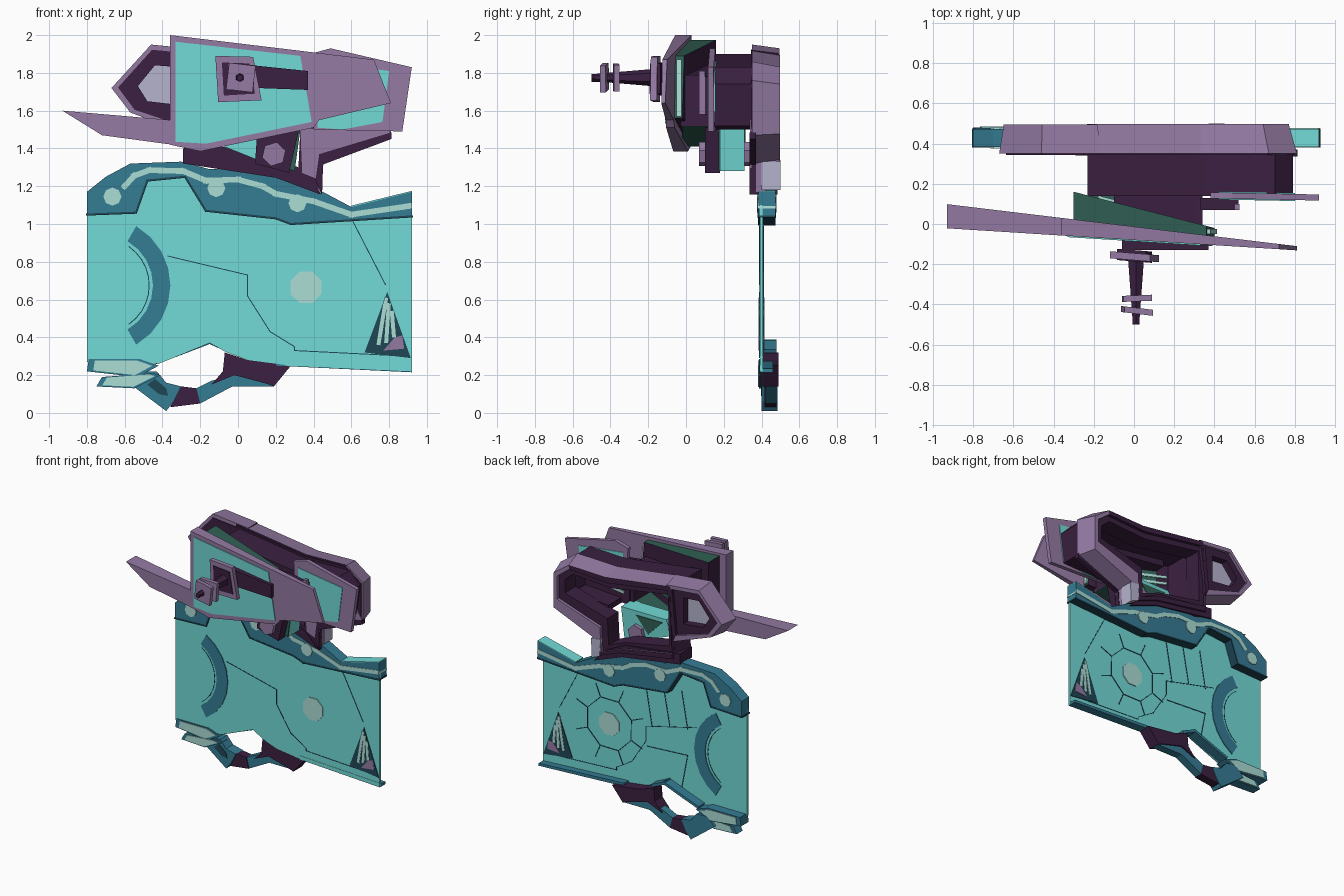
import bpy, bmesh, math
from mathutils import Vector

cube = bpy.data.objects.get("Cube")
if cube:
    bpy.data.objects.remove(cube, do_unlink=True)

def material(name, hexcode):
    srgb = [int(hexcode[i:i + 2], 16) / 255 for i in (0, 2, 4)]
    col = [((c + .055) / 1.055) ** 2.4 for c in srgb] + [1]
    m = bpy.data.materials.new(name)
    m.use_nodes = True
    m.diffuse_color = col
    m.node_tree.nodes["Principled BSDF"].inputs["Base Color"].default_value = col
    return m

TEAL = material("teal", "72DAD6")
BLUE = material("steel blue", "357C94")
PURPLE = material("light purple", "947AA3")
DARK = material("dark plum", "3B2041")
GREEN = material("deep green", "306054")
MINT = material("pale mint", "ABDDD5")
LAVENDER = material("lavender", "B6B4CE")
NAVY = material("dark navy", "1F4655")

def finish(name, bm, mat):
    bmesh.ops.recalc_face_normals(bm, faces=bm.faces)
    me = bpy.data.meshes.new(name)
    bm.to_mesh(me)
    bm.free()
    me.materials.append(mat)
    ob = bpy.data.objects.new(name, me)
    bpy.context.collection.objects.link(ob)
    return ob

def recolour(ob, mat, rule):
    """Give a second colour to the faces that satisfy the rule."""
    ob.data.materials.append(mat)
    for f in ob.data.polygons:
        f.material_index = int(rule(f.center, f.normal))

def add_prism(bm, pts, y0, y1, s0=0, s1=0):
    """Extrude an x-z outline from y0 to y1; s0, s1 slope each end along x."""
    front = [bm.verts.new((x, y0 + s0 * x, z)) for x, z in pts]
    back = [bm.verts.new((x, y1 + s1 * x, z)) for x, z in pts]
    bm.faces.new(front)
    bm.faces.new(back[::-1])
    for i in range(len(pts)):
        j = (i + 1) % len(pts)
        bm.faces.new((front[i], front[j], back[j], back[i]))

def prism(name, pts, y0, y1, mat, s0=0, s1=0):
    bm = bmesh.new()
    add_prism(bm, pts, y0, y1, s0, s1)
    return finish(name, bm, mat)

def arc(x, z, r, half, step):
    return [(x + r * math.cos(math.radians(t)), z + r * math.sin(math.radians(t)))
            for t in range(-half, half + 1, step)]

def ngon(x, z, r, n, turn=0):
    return [(x + r * math.cos(turn + i * math.tau / n),
             z + r * math.sin(turn + i * math.tau / n)) for i in range(n)]

def strip(name, paths, width, y0, y1, mat):
    """Flat ribbon segments along x-z paths."""
    bm = bmesh.new()
    for path in paths:
        for a, b in zip(path, path[1:]):
            a, b = Vector(a), Vector(b)
            d = (b - a).normalized() * width / 2
            n = Vector((-d.y, d.x))
            add_prism(bm, [a - d + n, b + d + n, b + d - n, a - d - n], y0, y1)
    return finish(name, bm, mat)

def frame(name, outer, inner, y0, y1, mat, inset=0):
    """Closed ring between two outlines; inset tapers its back edge."""
    n = len(outer)
    cx, cz = (sum(p[k] for p in outer) / n for k in (0, 1))
    bm = bmesh.new()
    loops = []
    for pts, y, k in ((outer, y0, 1), (outer, y1, 1 - inset), (inner, y1, 1), (inner, y0, 1)):
        loops.append([bm.verts.new((cx + (x - cx) * k, y, cz + (z - cz) * k)) for x, z in pts])
    for a, b in zip(loops, loops[1:] + loops[:1]):
        for i in range(n):
            j = (i + 1) % n
            bm.faces.new((a[i], a[j], b[j], b[i]))
    return finish(name, bm, mat)

def blend(a, b, t):
    return [(p[0] + (q[0] - p[0]) * t, p[1] + (q[1] - p[1]) * t) for p, q in zip(a, b)]

# Lower panel
prism("panel", [(-.8, .27), (-.42, .26), (-.32, .3), (-.15, .37), (-.06, .32), (.05, .28),
                (.28, .25), (.92, .22), (.92, 1.1), (.3, 1.06), (-.15, 1.1), (-.28, 1.28),
                (-.5, 1.26), (-.56, 1.1), (-.8, 1.08)], .392, .408, TEAL)
prism("panel_lower_lip", [(.2, .25), (.92, .215), (.92, .235), (.2, .275)], .395, .46, BLUE)
prism("panel_lower_lip_face", [(.25, .25), (.92, .22), (.92, .25), (.25, .28)], .39, .398, TEAL)
strip("panel_notch_lip", [[(-.43, .27), (-.32, .31), (-.15, .375), (-.05, .33)]],
      .02, .4, .48, BLUE)

# Panel painted plates, showing on both sides
prism("panel_arc", arc(-.72, .675, .362, 60, 15) + arc(-.72, .675, .27, 60, 15)[::-1],
      .386, .414, BLUE)
prism("panel_disc", ngon(.36, .665, .09, 8, .4), .386, .414, MINT)
prism("corner_triangle", [(.79, .64), (.67, .32), (.915, .29)], .387, .413, NAVY)
strip("corner_stripes", [[(.783, .6), (.745, .37)], [(.798, .57), (.785, .38)],
                         [(.815, .53), (.825, .41)]], .021, .384, .416, MINT)
prism("corner_patch", [(.77, .33), (.83, .4), (.87, .41), (.88, .34)], .384, .416, PURPLE)
octagon = ngon(.36, .665, .2, 8, .4)
strip("panel_grooves", [
    [(-.37, .83), (.05, .73), (.05, .62), (.17, .43), (.3, .35), (.3, .33), (.9, .3)],
    [(.6, 1.03), (.78, .68)], arc(-.72, .675, .25, 55, 11)], .005, .39, .41, NAVY)
spokes = [[p, q] for p, q in zip(octagon, ngon(.36, .665, .3, 8, .4))]
strip("panel_back_grooves", [octagon + octagon[:1]] + spokes + [
    [(-.3, .8), (-.25, 1.08)], [(-.15, .78), (-.1, 1.05)], [(0, .74), (.05, 1.03)],
    [(-.3, .6), (.04, .58)], [(-.25, .34), (-.3, .6)]], .006, .4, .411, NAVY)

# Upper rim with inlay
rim_low = [(.92, 1.04), (.6, 1.02), (.28, 1.0), (.2, 1.03), (-.17, 1.07), (-.28, 1.25),
           (-.48, 1.23), (-.54, 1.06), (-.8, 1.05)]
prism("upper_rim", [(-.8, 1.17), (-.7, 1.25), (-.57, 1.32), (-.3, 1.33), (-.15, 1.29), (.02, 1.29),
                    (.2, 1.26), (.45, 1.17), (.6, 1.09), (.92, 1.17)] + rim_low, .383, .473, BLUE)
strip("rim_lower_edge", [rim_low], .011, .381, .475, NAVY)
prism("rim_top_plate", [(.6, 1.09), (.92, 1.168), (.92, 1.175), (.6, 1.097)], .383, .473, TEAL)
strip("rim_inlay", [[(-.6, 1.2), (-.55, 1.255), (-.47, 1.285), (-.29, 1.28), (-.17, 1.23),
                     (0, 1.235), (.13, 1.2), (.2, 1.16), (.4, 1.12), (.6, 1.05), (.905, 1.095)]],
      .03, .379, .477, MINT)
for x, z in [(-.665, 1.145), (-.115, 1.19), (.315, 1.11)]:
    prism("rim_stud", ngon(x, z, .048, 8), .376, .48, MINT)

# Lower handle and pads
prism("handle_hook", [(-.58, .16), (-.38, .01), (-.34, .06), (-.3, .14), (-.38, .16), (-.43, .22),
                      (-.52, .22)], .4, .485, BLUE)
prism("handle_hook_inlay", [(-.48, .15), (-.42, .1), (-.37, .09), (-.38, .13), (-.44, .18)],
      .396, .404, NAVY)
prism("handle_dark_link", [(-.36, .03), (-.2, .05), (-.22, .13), (-.3, .14)], .415, .48, DARK)
prism("handle_blue_link", [(-.2, .05), (-.03, .14), (.19, .14), (.15, .17), (-.02, .2), (-.14, .17),
                           (-.22, .13)], .42, .48, BLUE)
prism("handle_grip", [(-.07, .32), (.05, .28), (.28, .25), (.19, .14), (.15, .155), (-.02, .2),
                      (-.14, .15), (-.08, .22)], .395, .49, DARK)
pads = [[(-.8, .22), (-.79, .285), (-.52, .285), (-.42, .25), (-.53, .19)],
        [(-.75, .14), (-.72, .19), (-.45, .21), (-.41, .2), (-.55, .13)]]
for i, p in enumerate(pads):
    c = [sum(q[k] for q in p) / len(p) for k in (0, 1)]
    prism("pad_base", p, .387, .48 - .02 * i, BLUE)
    prism("pad_face", blend(p, [c] * len(p), .18), .382, .485 - .02 * i, MINT)

# Rear ring: light sloping rim and right limb, dark elsewhere
ring_out = [(-.26, 1.93), (.33, 1.85), (.67, 1.86), (.81, 1.76), (.81, 1.47), (.45, 1.32),
            (.44, 1.16), (.2, 1.25), (-.29, 1.33)]
ring_in = [(-.18, 1.82), (.3, 1.74), (.62, 1.76), (.69, 1.7), (.69, 1.6), (.33, 1.5),
           (.32, 1.3), (.17, 1.36), (-.19, 1.43)]
ring = frame("ring_rim", ring_out, blend(ring_out, ring_in, .6), .35, .497, PURPLE, .09)
recolour(ring, DARK, lambda c, n: n.z < .3 and (c.x < .36 or c.z > 1.79))
frame("ring_band", blend(ring_out, ring_in, .5), ring_in, .352, .475, DARK)
frame("ring_front_face", blend(ring_out, ring_in, .12), ring_in, .344, .352, DARK)
prism("ring_limb_front", [(.33, 1.5), (.76, 1.56), (.81, 1.48), (.46, 1.37), (.44, 1.23),
                          (.34, 1.27)], .339, .346, PURPLE)
prism("ring_limb_under", [(.812, 1.485), (.812, 1.45), (.45, 1.315), (.445, 1.155), (.41, 1.23),
                          (.43, 1.37)], .336, .37, DARK)
prism("ring_lower_cover", [(-.29, 1.4), (-.29, 1.32), (.2, 1.245), (.44, 1.155), (.34, 1.26),
                           (.18, 1.34)], .34, .485, DARK)
prism("ring_foot", [(.37, 1.34), (.45, 1.33), (.447, 1.18), (.38, 1.21)], .4, .5, LAVENDER)
loop_out = [(-.67, 1.72), (-.46, 1.95), (-.16, 1.92), (-.22, 1.46), (-.57, 1.59)]
loop_in = [(-.53, 1.73), (-.44, 1.84), (-.31, 1.83), (-.31, 1.63), (-.48, 1.65)]
loop = frame("side_loop_rim", loop_out, blend(loop_out, loop_in, .45), .35, .495, PURPLE, .09)
recolour(loop, DARK, lambda c, n: n.z < .3 and c.x > -.3)
frame("side_loop_band", blend(loop_out, loop_in, .4), loop_in, .352, .475, DARK)
frame("side_loop_front_face", blend(loop_out, loop_in, .25), loop_in, .344, .352, DARK)
prism("side_loop_pane", blend(loop_out, loop_in, .95), .41, .42, LAVENDER)

# Hollow body between ring and front shields
prism("body_shell", [(-.23, 1.5), (-.23, 1.9), (.35, 1.82), (.7, 1.83), (.79, 1.74), (.76, 1.52),
                     (.4, 1.5), (.4, 1.54), (.7, 1.56), (.73, 1.72), (.67, 1.79), (.33, 1.78),
                     (-.19, 1.85), (-.19, 1.5)], .14, .36, DARK)
prism("body_side_wall", [(.33, 1.5), (.33, 1.8), (.7, 1.81), (.76, 1.72), (.74, 1.54)],
      .18, .21, DARK)
prism("body_wall_panel", [(.48, 1.68), (.48, 1.76), (.66, 1.76), (.7, 1.7)], .2, .215, TEAL)
strip("body_wall_stripes", [[(.38, z), (.56, z + .02)] for z in (1.59, 1.625)],
      .018, .2, .216, MINT)
prism("body_front_roof", [(-.1, 1.84), (.3, 1.79), (.34, 1.79), (.34, 1.52), (.3, 1.52),
                          (.3, 1.74), (-.1, 1.79)], -.03, .2, DARK)
prism("body_front_floor", [(-.22, 1.41), (.1, 1.465), (.34, 1.515), (.34, 1.54), (.1, 1.49),
                           (-.22, 1.44)], -.02, .18, GREEN)
prism("body_underside", [(-.1, 1.42), (.1, 1.34), (.3, 1.28), (.33, 1.53), (-.05, 1.53)],
      .18, .31, TEAL)
prism("underside_back_patch", [(-.02, 1.5), (.2, 1.5), (.1, 1.38)], .305, .316, GREEN)
prism("body_stripe", [(.24, 1.3), (.3, 1.28), (.33, 1.5), (.3, 1.48)], .172, .182, GREEN)
prism("hinge", [(.1, 1.46), (.09, 1.32), (.27, 1.27), (.3, 1.4), (.33, 1.53)], .1, .18, DARK)
for y in (.07, .3):
    prism("hinge_bolt", ngon(.19, 1.37, .065, 6, .3), y, y + .04, PURPLE)

# Right rear shield
prism("rear_shield", [(.38, 1.9), (.49, 1.93), (.92, 1.83), (.87, 1.49), (.4, 1.5)],
      .135, .165, PURPLE, -.02, -.02)
prism("rear_shield_face", [(.42, 1.86), (.8, 1.81), (.765, 1.54), (.55, 1.5), (.42, 1.51)],
      .13, .17, TEAL, -.02, -.02)
prism("shield_bracket", [(.33, 1.8), (.52, 1.78), (.52, 1.58), (.33, 1.58)], .07, .13, DARK)
prism("bracket_edge", [(.5, 1.81), (.525, 1.81), (.525, 1.58), (.5, 1.58)], .07, .1, PURPLE)

# Front shield, fin and wedge behind it
S0, S1, S2 = -.063, -.12, -.257
prism("front_shield", [(-.36, 2), (.72, 1.87), (.81, 1.64), (.43, 1.55), (.4, 1.51), (-.2, 1.385),
                       (-.36, 1.42)], -.08, -.013, PURPLE, S0, S1)
prism("front_shield_face", [(-.33, 1.965), (.33, 1.89), (.39, 1.54), (-.17, 1.425), (-.33, 1.435)],
      -.086, -.07, TEAL, S0, S0)
prism("front_fin", [(-.93, 1.6), (-.35, 1.55), (-.35, 1.42), (-.72, 1.47)],
      -.08, -.013, PURPLE, S0, S1)
wedge = prism("shield_wedge", [(-.3, 1.975), (.36, 1.89), (.4, 1.56), (-.17, 1.43), (-.3, 1.45)],
              -.05, .083, DARK, S0, S2)
recolour(wedge, GREEN, lambda c, n: n.z > .5 or n.x > .7)
prism("wedge_edge_strip", [(.36, 1.87), (.38, 1.87), (.412, 1.57), (.39, 1.57)],
      -.05, -.025, MINT)
prism("wedge_back_plate", [(-.1, 1.8), (.25, 1.75), (.3, 1.58), (-.1, 1.52)], .07, .09, GREEN, S2, S2)
for z in (1.7, 1.75):
    prism("wedge_back_stripe", [(-.18, z), (.2, z - .05), (.2, z - .03), (-.18, z + .02)],
          .08, .096, MINT, S2, S2)

# Front emitter: dark arm, collar, rod and two tilted plates
prism("emitter_arm", [(-.06, 1.85), (.08, 1.84), (.37, 1.81), (.37, 1.71), (.1, 1.72), (-.06, 1.68)],
      -.13, -.06, DARK)
prism("emitter_collar", [(-.12, 1.89), (.08, 1.885), (.125, 1.655), (-.105, 1.645)],
      -.18, -.145, PURPLE, -.08, -.08)
prism("collar_face", [(-.085, 1.855), (.06, 1.85), (.09, 1.69), (-.075, 1.68)],
      -.186, -.13, DARK, -.08, -.08)
bpy.ops.mesh.primitive_cone_add(vertices=6, radius1=.045, radius2=.018, depth=.32,
                                location=(.01, -.34, 1.775), rotation=(math.pi / 2, 0, 0))
rod = bpy.context.object
rod.name = "emitter_rod"
rod.data.materials.append(DARK)
for y, s in [(-.37, .04), (-.43, -.12)]:
    prism("emitter_plate", ngon(.015, 1.775, .1, 4, y + 1.1), y - .015, y + .015, PURPLE, s, s)
prism("emitter_tip", ngon(.01, 1.77, .018, 4), -.5, -.43, DARK)
